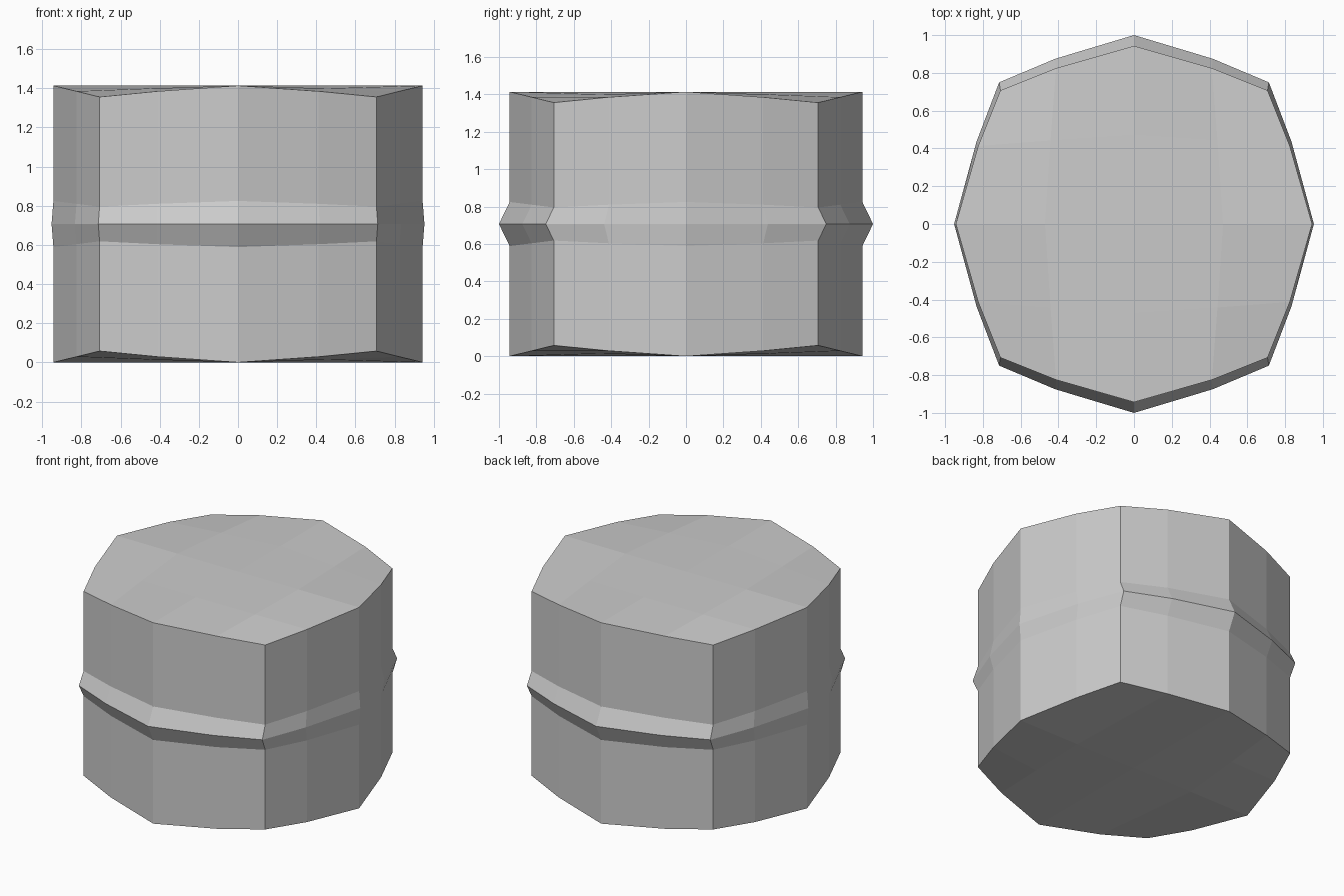
import bpy, bmesh

if "Cube" in bpy.data.objects:
    bpy.data.objects.remove(bpy.data.objects["Cube"])

HALF = 0.707          # half of the body height
N = 2                 # grid steps from centre to rim


def rounded(u, v):
    # pulls a square grid point in towards a rounded outline
    s = 0.943 - 0.236 * abs(u * v)
    return u * s, v * s, s


def cap_point(bm, u, v, side):
    x, y, s = rounded(u, v)
    return bm.verts.new((x, y, HALF + side * (HALF - 0.058 * abs(u * v))))


bm = bmesh.new()
steps = [i / N for i in range(-N, N + 1)]

# domed caps, top and bottom
caps = {}
for side in (-1, 1):
    g = {(u, v): cap_point(bm, u, v, side) for u in steps for v in steps}
    for a, b in zip(steps, steps[1:]):
        for c, d in zip(steps, steps[1:]):
            bm.faces.new((g[a, c], g[b, c], g[b, d], g[a, d]))
    caps[side] = g

# rim order around the square grid
rim = ([(u, -1.0) for u in steps[:-1]] + [(1.0, v) for v in steps[:-1]]
       + [(-u, 1.0) for u in steps[:-1]] + [(-1.0, -v) for v in steps[:-1]])


def band_loop(level, sx, sy):
    loop = []
    for u, v in rim:
        x, y, s = rounded(u, v)
        loop.append(bm.verts.new((x * sx, y * sy, HALF + level * 0.125 * s)))
    return loop


# side wall with a raised ridge at mid height
loops = [[caps[-1][p] for p in rim],
         band_loop(-1, 1, 1), band_loop(0, 1.01, 1.0605), band_loop(1, 1, 1),
         [caps[1][p] for p in rim]]
for lo, hi in zip(loops, loops[1:]):
    for i in range(len(rim)):
        j = (i + 1) % len(rim)
        bm.faces.new((lo[i], lo[j], hi[j], hi[i]))

bmesh.ops.recalc_face_normals(bm, faces=bm.faces)
mesh = bpy.data.meshes.new("ridged_drum")
bm.to_mesh(mesh)
bm.free()
bpy.context.collection.objects.link(bpy.data.objects.new("ridged_drum", mesh))
